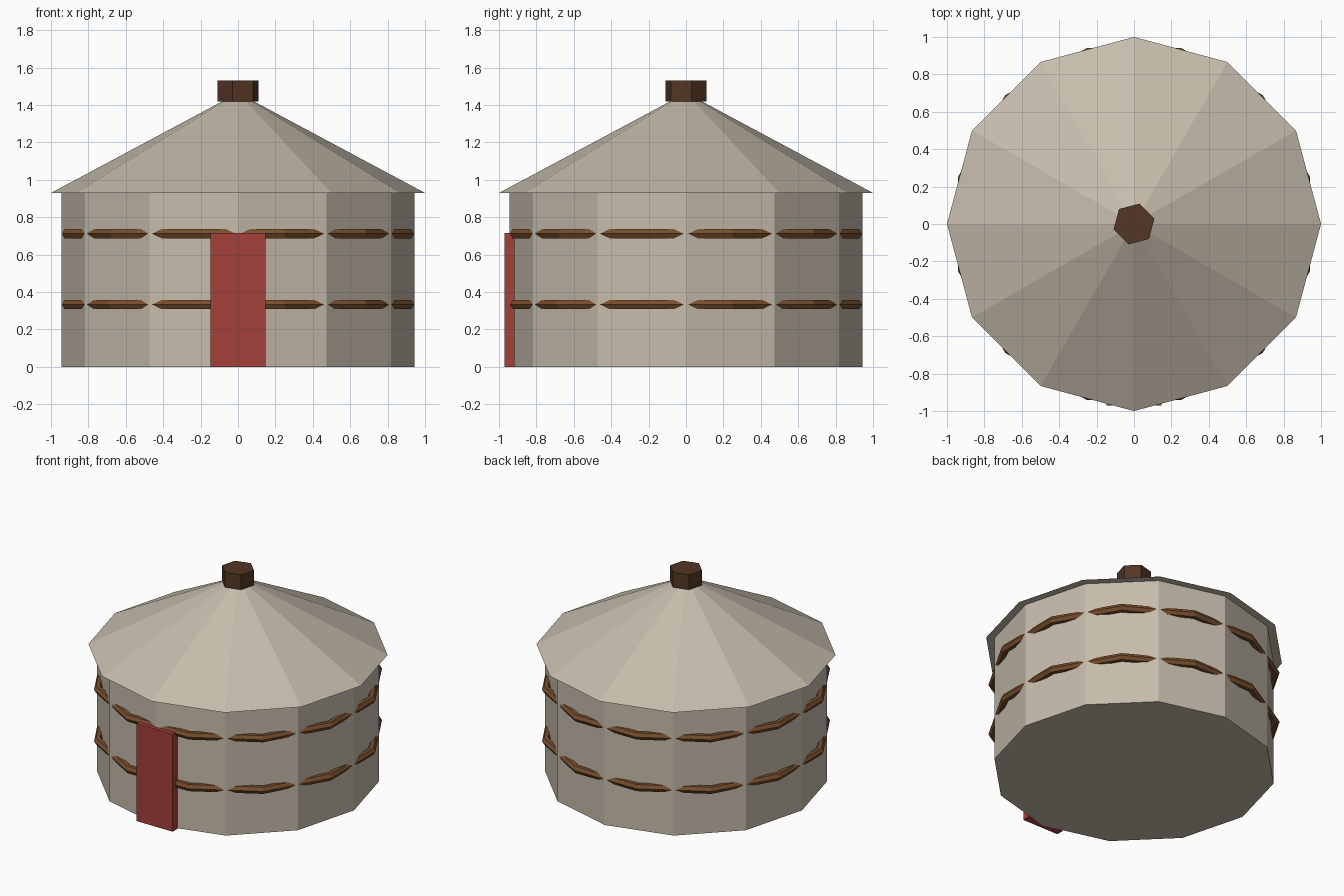
import bpy
import math

cube = bpy.data.objects.get("Cube")
if cube:
    bpy.data.objects.remove(cube, do_unlink=True)


def make_material(name, rgb):
    mat = bpy.data.materials.new(name)
    mat.use_nodes = True
    colour = (*rgb, 1.0)
    mat.diffuse_color = colour
    mat.node_tree.nodes["Principled BSDF"].inputs["Base Color"].default_value = colour
    return mat


canvas = make_material("beige canvas", (0.56, 0.50, 0.41))
rope = make_material("rope brown", (0.19, 0.076, 0.026))
dark_wood = make_material("dark wood", (0.088, 0.037, 0.018))
red_paint = make_material("red paint", (0.37, 0.05, 0.042))


def finish(name, mat):
    obj = bpy.context.object
    obj.name = name
    obj.data.name = name
    obj.data.materials.append(mat)
    return obj


def prism(name, sides, radius, bottom, top, mat, turn=0.0):
    # Blender starts its circle on +y, so the turn is measured from there
    bpy.ops.mesh.primitive_cylinder_add(
        vertices=sides, radius=radius, depth=top - bottom,
        location=(0, 0, (bottom + top) / 2), rotation=(0, 0, math.radians(turn)))
    return finish(name, mat)


SIDES = 12
EAVES = 0.93
APEX = 1.465

# Twelve-sided wall
prism("wall", SIDES, 0.944, 0, EAVES, canvas)

# Overhanging conical roof
bpy.ops.mesh.primitive_cone_add(
    vertices=SIDES, radius1=1.0, radius2=0, depth=APEX - EAVES,
    location=(0, 0, (EAVES + APEX) / 2))
finish("roof", canvas)

# Hexagonal crown on the peak
prism("roof_crown", 6, 0.113, 1.42, 1.53, dark_wood, turn=-15)

# Rope bands, turned half a side so they bulge between the wall corners
for name, height in (("lower_rope", 0.333), ("upper_rope", 0.712)):
    bpy.ops.mesh.primitive_torus_add(
        major_segments=SIDES, minor_segments=6,
        major_radius=0.946, minor_radius=0.028,
        location=(0, 0, height), rotation=(0, 0, math.pi / SIDES))
    finish(name, rope)

# Door slab on the front
bpy.ops.mesh.primitive_cube_add(size=1, location=(0, -0.943, 0.358))
door = finish("door", red_paint)
door.scale = (0.296, 0.054, 0.716)
